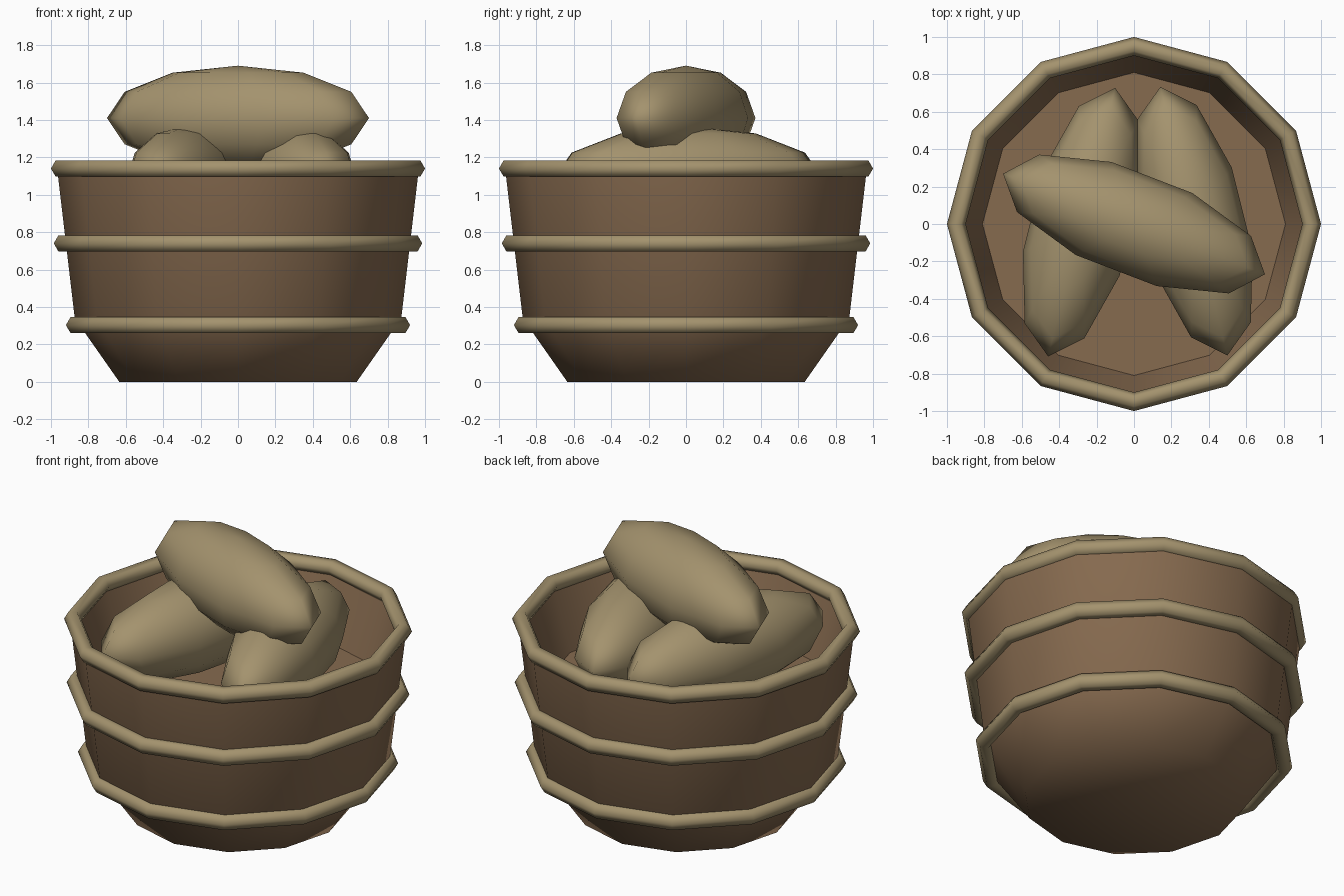
import bpy, bmesh, math

if "Cube" in bpy.data.objects:
    bpy.data.objects.remove(bpy.data.objects["Cube"])


def material(name, rgb):
    m = bpy.data.materials.new(name)
    m.diffuse_color = (*rgb, 1)
    m.use_nodes = True
    m.node_tree.nodes["Principled BSDF"].inputs["Base Color"].default_value = m.diffuse_color
    return m


brown = material("basket_brown", (0.24, 0.145, 0.078))
tan = material("straw_tan", (0.37, 0.29, 0.155))


def lathe(name, profile, sides, mat, closed=False, angle=180):
    """Revolve (radius, z) points about z; the first vertex column lies on +x."""
    bm = bmesh.new()
    cols = []
    for i in range(sides):
        t = 2 * math.pi * i / sides
        cols.append([bm.verts.new((r * math.cos(t), r * math.sin(t), z)) for r, z in profile])
    n = len(profile)
    for i in range(sides):
        a, b = cols[i], cols[(i + 1) % sides]
        for j in range(n if closed else n - 1):
            k = (j + 1) % n
            bm.faces.new((a[j], b[j], b[k], a[k]))
    # weld pole points
    bmesh.ops.remove_doubles(bm, verts=bm.verts, dist=1e-5)
    bmesh.ops.recalc_face_normals(bm, faces=bm.faces)
    me = bpy.data.meshes.new(name)
    bm.to_mesh(me)
    bm.free()
    me.materials.append(mat)
    ob = bpy.data.objects.new(name, me)
    bpy.context.collection.objects.link(ob)
    bpy.ops.object.select_all(action='DESELECT')
    ob.select_set(True)
    bpy.context.view_layer.objects.active = ob
    bpy.ops.object.shade_smooth_by_angle(angle=math.radians(angle))
    return ob


# Basket: tapered base, flared wall, inner wall and raised floor
lathe("basket", [(0, 0), (0.635, 0), (0.873, 0.34), (0.967, 1.14),
                 (0.93, 1.14), (0.81, 0.75), (0, 0.75)], 12, brown, angle=60)

# Three hoops with a six-sided section
for name, radius, z in (("rim_hoop", 0.95, 1.14), ("middle_hoop", 0.935, 0.74),
                        ("lower_hoop", 0.87, 0.303)):
    section = [(radius + 0.05 * math.cos(k * math.pi / 3),
                z + 0.05 * math.sin(k * math.pi / 3)) for k in range(6)]
    lathe(name, section, 12, tan, closed=True)

# Loaves: stretched low-poly spheres, two below and one across the top
ball = [(math.sin(k * math.pi / 6), -math.cos(k * math.pi / 6)) for k in range(7)]
for name, pos, turn in (("left_loaf", (-0.28, 0.01, 1.085), 76),
                        ("right_loaf", (0.32, 0.015, 1.085), 104),
                        ("top_loaf", (0, 0, 1.41), -21)):
    loaf = lathe(name, ball, 10, tan)
    loaf.scale = (0.75, 0.28, 0.28) if name == "top_loaf" else (0.74, 0.28, 0.28)
    loaf.location = pos
    loaf.rotation_euler.z = math.radians(turn)
